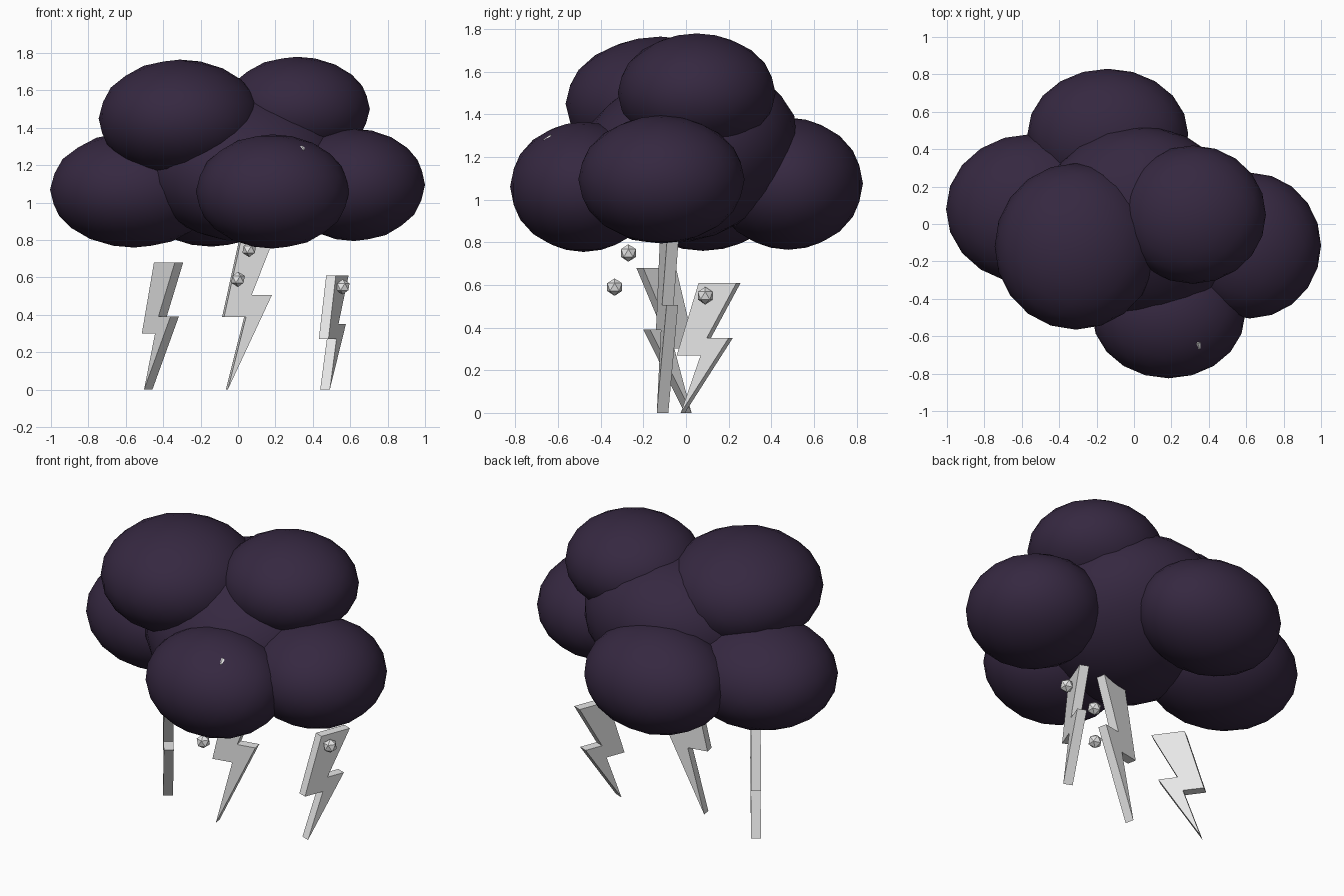
import bpy
import bmesh
from math import radians
from mathutils import Matrix

cube = bpy.data.objects.get("Cube")
if cube:
    bpy.data.objects.remove(cube, do_unlink=True)


def make_material(name, rgb):
    mat = bpy.data.materials.new(name)
    mat.use_nodes = True
    color = (*rgb, 1.0)
    mat.diffuse_color = color
    bsdf = mat.node_tree.nodes["Principled BSDF"]
    bsdf.inputs["Base Color"].default_value = color
    bsdf.inputs["Roughness"].default_value = 0.8
    return mat


storm_purple = make_material("storm_purple", (0.036, 0.021, 0.052))
pale_grey = make_material("pale_grey", (0.8, 0.8, 0.8))


def add_object(name, bm, mat, smooth=False):
    mesh = bpy.data.meshes.new(name)
    bmesh.ops.recalc_face_normals(bm, faces=bm.faces)
    for face in bm.faces:
        face.smooth = smooth
    bm.to_mesh(mesh)
    bm.free()
    mesh.materials.append(mat)
    obj = bpy.data.objects.new(name, mesh)
    bpy.context.collection.objects.link(obj)
    return obj


def ball(name, center, radii, subdivisions, mat, tilt=0, smooth=False):
    bm = bmesh.new()
    bmesh.ops.create_icosphere(bm, subdivisions=subdivisions, radius=1)
    bm.transform(Matrix.Translation(center)
                 @ Matrix.Rotation(radians(tilt), 4, "X")
                 @ Matrix.Diagonal((*radii, 1)))
    return add_object(name, bm, mat, smooth)


def bolt(name, tip, height, turn):
    """Zigzag outline (width, share of height) extruded and turned upright."""
    outline = [(0, 0), (0.24, 0.574), (0.13, 0.574), (0.28, 1),
               (0.09, 1), (-0.02, 0.443), (0.10, 0.443)]
    depth = 0.055
    bm = bmesh.new()
    face = bm.faces.new([bm.verts.new((u, -depth / 2, v * height)) for u, v in outline])
    side = bmesh.ops.extrude_face_region(bm, geom=[face])["geom"]
    bmesh.ops.translate(bm, vec=(0, depth, 0),
                        verts=[g for g in side if isinstance(g, bmesh.types.BMVert)])
    bm.transform(Matrix.Translation((*tip, 0)) @ Matrix.Rotation(radians(turn), 4, "Z"))
    return add_object(name, bm, pale_grey)


# Cloud: a tilted core surrounded by overlapping puffs
puffs = {
    "cloud_core": ((0.03, 0.0, 1.21), (0.55, 0.54, 0.40), 20),
    "cloud_puff_front": ((0.185, -0.48, 1.06), (0.41, 0.345, 0.305), 0),
    "cloud_puff_left": ((0.62, -0.115, 1.095), (0.38, 0.39, 0.3), 0),
    "cloud_puff_right": ((-0.555, 0.08, 1.07), (0.45, 0.40, 0.31), 0),
    "cloud_puff_back": ((-0.14, 0.48, 1.075), (0.43, 0.35, 0.31), 0),
    "cloud_puff_top_right": ((-0.31, -0.12, 1.45), (0.435, 0.445, 0.315), 0),
    "cloud_puff_top_left": ((0.315, 0.05, 1.5), (0.39, 0.37, 0.28), 0),
}
for name, (center, radii, tilt) in puffs.items():
    ball(name, center, radii, 3, storm_purple, tilt, smooth=True)

# Lightning bolts
bolt("lightning_middle", (-0.06, -0.11), 0.88, 11)
bolt("lightning_right", (-0.48, 0.01), 0.68, -54)
bolt("lightning_left", (0.465, -0.015), 0.61, 69)

# Hailstones, one still half buried in the front puff
hail = [(0.06, -0.27, 0.75), (0.0, -0.335, 0.59), (0.56, 0.09, 0.55),
        (0.34, -0.635, 1.265)]
for i, center in enumerate(hail):
    ball(f"hailstone_{i + 1}", center, (0.041,) * 3, 1, pale_grey)
